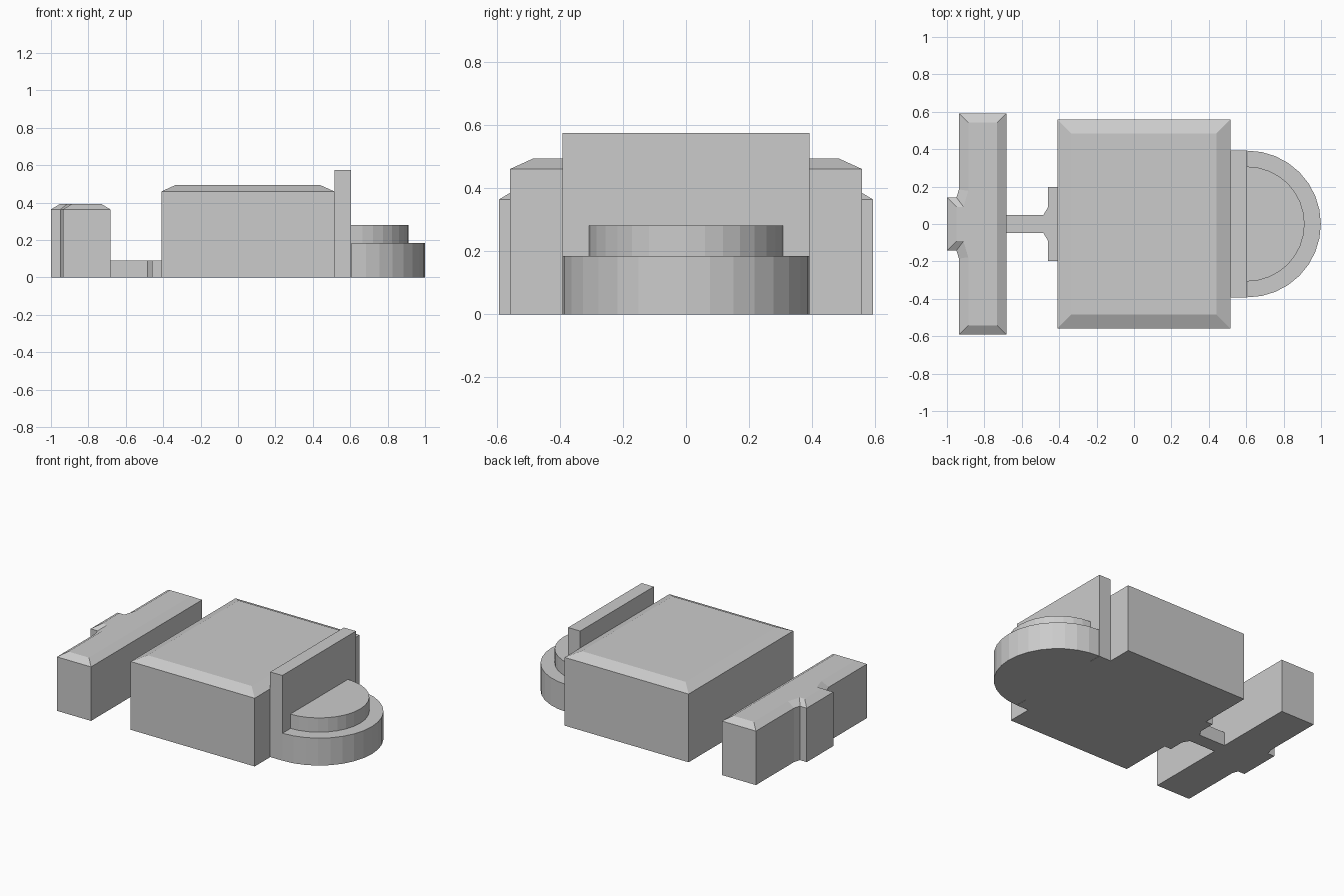
import bpy, bmesh, math
from mathutils import Vector

if "Cube" in bpy.data.objects:
    bpy.data.objects.remove(bpy.data.objects["Cube"])


def mirror_y(half):
    """Closed counter-clockwise outline from points running from +x to -x on the +y side."""
    return half + [(x, -y) for x, y in reversed(half) if abs(y) > 1e-6]


def inset(outline, d):
    """Mitred inward offset of a counter-clockwise outline."""
    pts = [Vector(p) for p in outline]
    out = []
    for i, p in enumerate(pts):
        a = (p - pts[i - 1]).normalized()
        b = (pts[(i + 1) % len(pts)] - p).normalized()
        na, nb = Vector((-a.y, a.x)), Vector((-b.y, b.x))
        out.append(p + (na + nb) * d / (1 + na.dot(nb)))
    return out


def building(name, outline, height, roof=0.0, slope=0.0):
    """Extruded outline, optionally capped by a shallow hipped roof."""
    rings = [(outline, 0), (outline, height)]
    if roof:
        rings.append((inset(outline, slope), height + roof))
    bm = bmesh.new()
    loops = [[bm.verts.new((p[0], p[1], z)) for p in ring] for ring, z in rings]
    n = len(outline)
    for lo, hi in zip(loops, loops[1:]):
        for i in range(n):
            j = (i + 1) % n
            bm.faces.new((lo[i], lo[j], hi[j], hi[i]))
    bm.faces.new(loops[0][::-1])
    bm.faces.new(loops[-1])
    bmesh.ops.recalc_face_normals(bm, faces=bm.faces)
    mesh = bpy.data.meshes.new(name)
    bm.to_mesh(mesh)
    bm.free()
    obj = bpy.data.objects.new(name, mesh)
    bpy.context.collection.objects.link(obj)
    return obj


def rect(x0, x1, y):
    return mirror_y([(x1, y), (x0, y)])


def half_disc(cx, r, sides=16):
    angles = [math.pi * (i / sides - 0.5) for i in range(sides + 1)]
    return [(cx + r * math.cos(a), r * math.sin(a)) for a in angles]


# Main hall with hipped edges
building("main_hall", rect(-0.41, 0.515, 0.558), 0.46, 0.034, 0.075)

# Entrance wing with a projecting porch and splayed corners
wing = mirror_y([(-0.682, 0.592), (-0.936, 0.592), (-0.936, 0.185),
                 (-0.949, 0.142), (-1.0, 0.142)])
building("entrance_wing", wing, 0.364, 0.03, 0.05)

# Low passage, flaring where it meets the hall
passage = mirror_y([(-0.41, 0.197), (-0.46, 0.197), (-0.46, 0.09),
                    (-0.485, 0.047), (-0.682, 0.047)])
building("passage", passage, 0.092)

# Tall cross wall and the stepped rounded apse
building("cross_wall", rect(0.515, 0.605, 0.392), 0.574)
building("apse_lower", half_disc(0.607, 0.392), 0.185)
building("apse_upper", half_disc(0.605, 0.307), 0.281)
